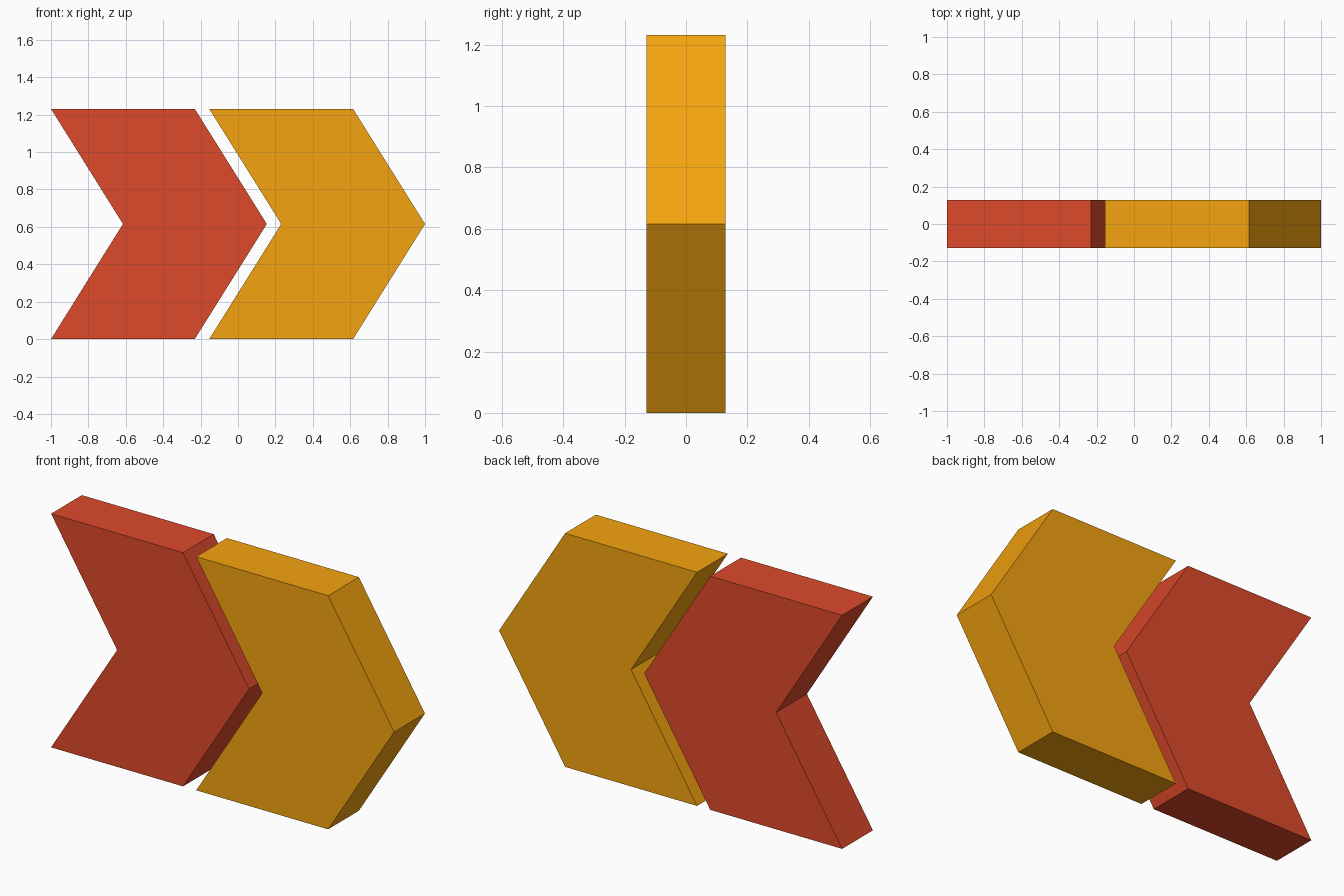
import bpy
import bmesh

if "Cube" in bpy.data.objects:
    bpy.data.objects.remove(bpy.data.objects["Cube"])

HEIGHT = 1.231
DEPTH = 0.256
WIDTH = 0.769   # length of the flat top and bottom edges
POINT = 0.385   # how far the tip reaches past the flat edges


def chevron(name, x, color):
    # Arrow outline in the xz plane, extruded along y
    h = HEIGHT
    outline = [(x, 0), (x + WIDTH, 0), (x + WIDTH + POINT, h / 2),
               (x + WIDTH, h), (x, h), (x + POINT, h / 2)]
    bm = bmesh.new()
    face = bm.faces.new([bm.verts.new((px, -DEPTH / 2, pz)) for px, pz in outline])
    result = bmesh.ops.extrude_face_region(bm, geom=[face])
    moved = [v for v in result["geom"] if isinstance(v, bmesh.types.BMVert)]
    bmesh.ops.translate(bm, verts=moved, vec=(0, DEPTH, 0))
    bmesh.ops.recalc_face_normals(bm, faces=bm.faces)
    mesh = bpy.data.meshes.new(name)
    bm.to_mesh(mesh)
    bm.free()

    mat = bpy.data.materials.new(name + "_paint")
    mat.diffuse_color = color
    mat.use_nodes = True
    mat.node_tree.nodes["Principled BSDF"].inputs["Base Color"].default_value = mat.diffuse_color
    mesh.materials.append(mat)
    obj = bpy.data.objects.new(name, mesh)
    bpy.context.collection.objects.link(obj)
    return obj


# Two nested chevrons pointing to +x
chevron("left_chevron", -1.0, (0.73, 0.067, 0.024, 1))
chevron("right_chevron", -0.154, (0.91, 0.37, 0.005, 1))
